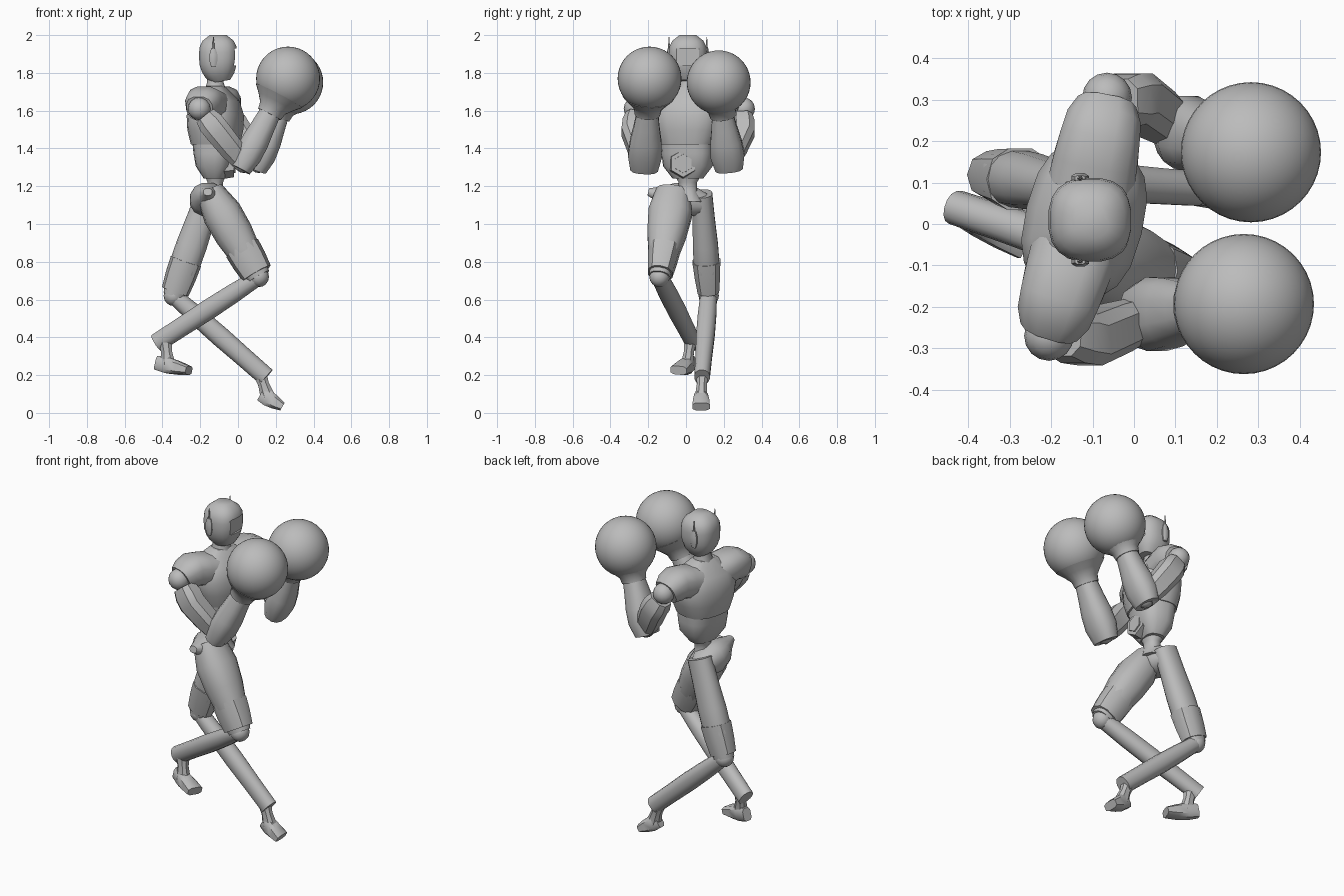
import bpy
import math
from mathutils import Vector

default_cube = bpy.data.objects.get("Cube")
if default_cube:
    bpy.data.objects.remove(default_cube, do_unlink=True)

grey = bpy.data.materials.new("plain_grey")
grey.use_nodes = True
grey.diffuse_color = (.5, .5, .5, 1)
grey.node_tree.nodes["Principled BSDF"].inputs["Base Color"].default_value = grey.diffuse_color

ACROSS = Vector((0, 1, 0))
FORWARD = Vector((1, 0, 0))
UP = Vector((0, 0, 1))
SHOULDER_LINE = ACROSS + FORWARD / 4


def finish(obj, name, angle):
    obj.name = obj.data.name = name
    obj.data.materials.append(grey)
    bpy.ops.object.select_all(action="DESELECT")
    obj.select_set(True)
    bpy.context.view_layer.objects.active = obj
    bpy.ops.object.shade_smooth_by_angle(angle=math.radians(angle))
    return obj


def point_on(path, t):
    """Point at fraction t of a path of two or more points."""
    spans = len(path) - 1
    index = min(int(t * spans), spans - 1)
    return path[index].lerp(path[index + 1], t * spans - index)


def superellipse(angle, box):
    def soften(value):
        return math.copysign(abs(value) ** (2 / box), value)
    return soften(math.cos(angle)), soften(math.sin(angle))


def loft(name, path, radii, side=ACROSS, flat=(1, 1), sides=12, box=2.3):
    """Skin evenly spaced rings along a path; flat scales their depth from start to end."""
    last = len(radii) - 1
    centres = [point_on(path, i / last) for i in range(last + 1)]
    verts, faces = [], []
    for i, radius in enumerate(radii):
        tangent = (centres[min(i + 1, last)] - centres[max(i - 1, 0)]).normalized()
        u = (side - tangent * side.dot(tangent)).normalized()
        v = tangent.cross(u)
        depth = radius * (flat[0] + (flat[1] - flat[0]) * i / last)
        for k in range(sides):
            across, along = superellipse(math.tau * (k + .5) / sides, box)
            verts.append(centres[i] + u * across * radius + v * along * depth)
    for i in range(last):
        for k in range(sides):
            a, b = i * sides + k, i * sides + (k + 1) % sides
            faces.append((a, b, b + sides, a + sides))
    faces.append(tuple(reversed(range(sides))))
    faces.append(tuple(range(last * sides, len(verts))))
    mesh = bpy.data.meshes.new(name)
    mesh.from_pydata(verts, [], faces)
    obj = bpy.data.objects.new(name, mesh)
    bpy.context.collection.objects.link(obj)
    return finish(obj, name, angle=40)


def ball(name, centre, radius, segments=16):
    bpy.ops.mesh.primitive_uv_sphere_add(
        segments=segments, ring_count=segments // 2, radius=radius, location=centre)
    return finish(bpy.context.object, name, angle=60)


def spine(height):
    return Vector((-.12, .01, height))


def span(start, end, first, second):
    """Part of the line from start to end, between two fractions."""
    return [start.lerp(end, first), start.lerp(end, second)]


# Head with a recessed visor
face = FORWARD * .015
head = loft("head", [spine(1.755) + face * 2, spine(1.84) + face, spine(1.92) + face, spine(2) + face],
            [.05, .078, .092, .1, .102, .102, .098, .083, .045], sides=20, box=2.5)
bpy.ops.mesh.primitive_cube_add(size=1, location=spine(1.885) + FORWARD * .13)
cutter = bpy.context.object
cutter.name = "visor_cutter"
cutter.scale = (.06, .12, .09)
cutter.hide_render = True
recess = head.modifiers.new("visor_recess", "BOOLEAN")
recess.object = cutter
bpy.context.view_layer.objects.active = head
bpy.ops.object.modifier_apply(modifier=recess.name)
bpy.data.objects.remove(cutter, do_unlink=True)

# Ear pieces with antennae
for label, outward in (("left", ACROSS), ("right", -ACROSS)):
    ear = spine(1.88) - FORWARD * .01 + outward * .1
    tip = ear + UP * .11
    loft(label + "_ear", [ear - UP * .05, ear + UP * .05],
         [.008, .014, .014, .008], flat=(1.6, 1.6), sides=8)
    loft(label + "_antenna", [ear, tip], [.01, .002], sides=6)

# Neck, chest and waist
loft("neck", [spine(1.7), spine(1.8)], [.06, .045, .045])
loft("chest", [spine(1.42), spine(1.73)], [.145, .175, .19, .17, .07],
     side=SHOULDER_LINE, flat=(.85, .65), sides=18, box=2.6)
loft("ribs", [spine(1.24), spine(1.44)], [.08, .13, .138, .14],
     side=SHOULDER_LINE, flat=(.7, .82), sides=18, box=2.8)
loft("waist", [spine(1.12), spine(1.27)], [.08, .05, .05, .08], flat=(.9, .8))

# Hexagonal belly plate
navel = spine(1.32) - ACROSS * .025
for label, reach, size in (("frame", .1, .08), ("centre", .107, .055)):
    loft("belly_plate_" + label, [navel, navel + FORWARD * reach],
         [size, size, size * .9], sides=6, box=2)


# Arms and boxing gloves
def arm(label, outward, shoulder, elbow, glove):
    shoulder, elbow, glove = map(Vector, (shoulder, elbow, glove))
    bend = shoulder.lerp(elbow, .4) + outward * .035
    crest = spine(1.62).lerp(shoulder, .7) + UP * .03
    sleeve_end = spine(1.62).lerp(shoulder, .97)
    loft(label + "_shoulder", [spine(1.62).lerp(shoulder, .3), crest, sleeve_end],
         [.09, .09, .088, .085, .07], side=UP, flat=(1.2, 1.05), box=2.6)
    ball(label + "_shoulder_joint", shoulder + outward * .01, .06)
    loft(label + "_upper_arm", [shoulder.lerp(bend, .35), bend, elbow],
         [.055, .066, .066, .062, .048], flat=(1.1, 1.1), sides=8, box=3)
    ball(label + "_elbow_joint", elbow, .05)
    loft(label + "_forearm", span(elbow, glove, -.07, .6), [.075, .092, .085, .07, .058],
         flat=(.75, 1), sides=12, box=2.5)
    loft(label + "_glove_cuff", span(glove, elbow, .2, .42), [.14, .105, .075, .068],
         sides=20, box=2)
    ball(label + "_glove", glove, .169, segments=40)


arm("right", -ACROSS, (-.205, -.26, 1.61), (.03, -.22, 1.32), (.265, -.193, 1.77))
arm("left", ACROSS, (-.065, .295, 1.61), (.11, .225, 1.32), (.282, .173, 1.75))

# Hips
loft("pelvis", [Vector((-.16, -.2, 1.17)), Vector((-.16, .12, 1.1))],
     [.02, .045, .08, .09, .075, .05], side=UP, flat=(1.2, 1))


# Legs: each thigh, knee, shin and foot follows its joints
def leg(label, thigh, flat, hip, knee, shin_end, heel, toe):
    hip, knee, shin_end, heel, toe = map(Vector, (hip, knee, shin_end, heel, toe))
    loft(label + "_thigh", [hip, knee], thigh, flat=flat, sides=14)
    cuff = thigh[3]
    loft(label + "_knee_cuff", span(hip, knee, .66, .96), [cuff * 1.1, cuff, cuff * .85],
         flat=(1.1, 1.25), sides=10)
    ball(label + "_knee", knee, .054)
    loft(label + "_shin", [knee, shin_end], [.045, .05, .05, .045, .042],
         flat=(.95, 1.2), sides=14, box=2.2)
    loft(label + "_ankle", [shin_end.lerp(knee, .08), heel.lerp(toe, .35)],
         [.04, .028, .036], flat=(1, 1.2), sides=8)
    loft(label + "_foot", [heel, toe], [.026, .038, .045, .048],
         flat=(1.5, .5), sides=8, box=3.5)


leg("right", [.095, .118, .105, .08, .055], (.8, 1.15), (-.15, -.065, 1.17),
    (.11, -.14, .72), (-.43, .04, .37), (-.43, .03, .265), (-.26, -.04, .225))
leg("left", [.055, .06, .068, .07, .052], (1.3, 1.1), (-.15, .085, 1.16),
    (-.34, .12, .62), (.15, .085, .19), (.12, .08, .1), (.235, .08, .033))
